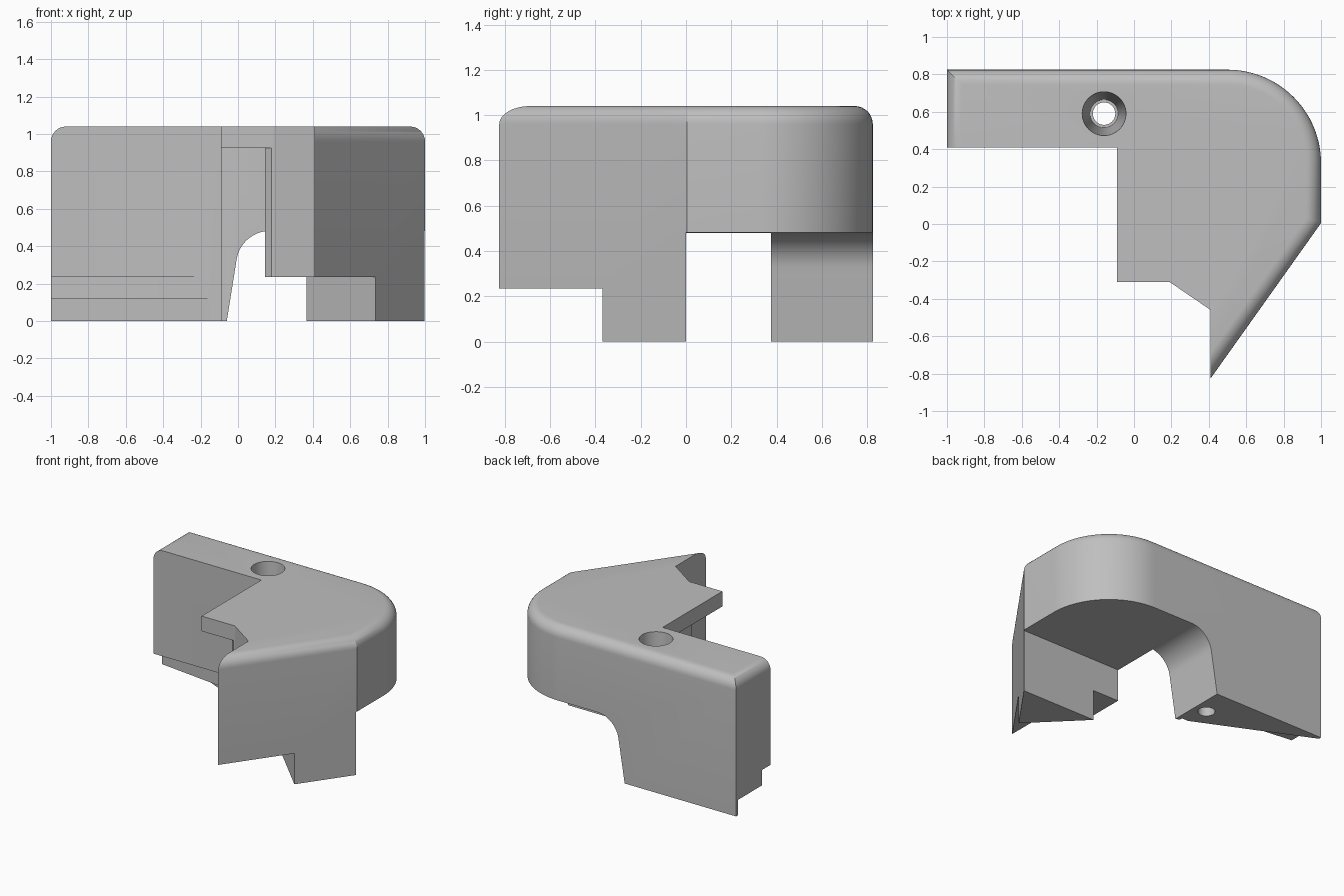
import bpy, bmesh, math
from mathutils import Vector

cube = bpy.data.objects.get("Cube")
if cube:
    bpy.data.objects.remove(cube, do_unlink=True)

HEIGHT = 1.04
STEP = 0.235

grey = bpy.data.materials.new("light grey")
grey.use_nodes = True
colour = (0.52, 0.52, 0.52, 1)
grey.diffuse_color = colour
grey.node_tree.nodes["Principled BSDF"].inputs["Base Color"].default_value = colour


def arc(cx, cy, rx, ry, start, end, steps):
    """Points on an elliptical arc, angles in degrees."""
    angles = [math.radians(start + (end - start) * i / steps) for i in range(steps + 1)]
    return [(cx + rx * math.cos(a), cy + ry * math.sin(a)) for a in angles]


def finish(bm, name):
    bmesh.ops.recalc_face_normals(bm, faces=bm.faces)
    mesh = bpy.data.meshes.new(name)
    bm.to_mesh(mesh)
    bm.free()
    mesh.materials.append(grey)
    obj = bpy.data.objects.new(name, mesh)
    bpy.context.collection.objects.link(obj)
    return obj


def prism(points, low, high, upright=False):
    """Extrude a plan (xy) along z, or an upright profile (xz) along y."""
    bm = bmesh.new()
    place = (lambda p: (p[0], low, p[1])) if upright else (lambda p: (p[0], p[1], low))
    face = bm.faces.new([bm.verts.new(place(p)) for p in points])
    rise = Vector((0, high - low, 0)) if upright else Vector((0, 0, high - low))
    top = bmesh.ops.extrude_face_region(bm, geom=[face])["geom"]
    bmesh.ops.translate(bm, vec=rise, verts=[v for v in top if isinstance(v, bmesh.types.BMVert)])
    return bm


def lathe(profile, x, y, steps=48):
    """Closed solid of revolution from (radius, z) points."""
    bm = bmesh.new()
    rings = [[bm.verts.new((x + px, y + py, z)) for px, py in arc(0, 0, r, r, 0, 360, steps)[:-1]]
             for r, z in profile]
    for a, b in zip(rings, rings[1:]):
        for i in range(steps):
            j = (i + 1) % steps
            bm.faces.new((a[i], a[j], b[j], b[i]))
    bm.faces.new(rings[0])
    bm.faces.new(rings[-1])
    return bm


# Main block: plan outline with one large round corner
outline = [(-1, 0.41), (-1, 0.825)] + arc(0.5, 0.325, 0.5, 0.5, 90, 0, 28)
outline += [(1, 0.005), (0.41, -0.825), (0.41, -0.46), (0.19, -0.31), (-0.09, -0.31), (-0.09, 0.41)]
bm = prism(outline, 0, HEIGHT)


# Rounded upper rim along the outer sides only
def on_rim(edge):
    a, b = (v.co for v in edge.verts)
    if min(a.z, b.z) < HEIGHT - 0.001:
        return False
    mid, along = (a + b) / 2, b - a
    inner_tip = abs(along.x) < 0.001 and mid.x < 0.5 and mid.x > -0.9
    return not inner_tip and (mid.x < -0.99 or mid.x > 0.6 or mid.y > 0.8)


bmesh.ops.bevel(bm, geom=[e for e in bm.edges if on_rim(e)], offset=0.08, segments=8,
                profile=0.5, affect='EDGES', clamp_overlap=False)
body = finish(bm, "corner_bracket")

# Arched opening under the round corner
arch = [(-0.077, -0.1), (-0.06, 0), (-0.012, 0.30)]
arch += arc(0.17, 0.30, 0.18, 0.182, 170, 90, 14) + [(1.2, 0.482), (1.2, -0.1)]

# Recess below the projecting tab
recess = [(-0.15, -1), (0.2, -1), (0.2, -0.33), (0.145, -0.28), (0.145, 0.375),
          (-0.06, 0.375), (-0.15, 0.409)]

# Step in the angled wall, and tapered steps under the long arm
wall_step = [(0.345, 0.02), (0.755, -0.39), (0.755, -1), (0.1, -1), (0.1, 0.02)]
arm_step = [(-0.16, 0.409), (-1.1, 0.522), (-1.1, 0.3), (-0.16, 0.3)]
foot_step = [(-0.147, 0.411), (-1.1, 0.85), (-1.1, 0.3), (-0.147, 0.3)]

# Tapered screw hole through the arm
hole = [(0.06, -0.1), (0.06, 0.25), (0.075, 0.25), (0.117, HEIGHT), (0.117, HEIGHT + 0.1)]

cutters = [
    finish(prism(arch, 0, 1.2, upright=True), "arch_cutter"),
    finish(prism(recess, -0.1, 0.925), "recess_cutter"),
    finish(prism(wall_step, -0.1, STEP), "wall_step_cutter"),
    finish(prism(arm_step, -0.1, STEP), "arm_step_cutter"),
    finish(prism(foot_step, -0.1, STEP / 2), "foot_step_cutter"),
    finish(lathe(hole, -0.16, 0.59), "hole_cutter"),
]

bpy.context.view_layer.objects.active = body
body.select_set(True)
for cutter in cutters:
    cutter.hide_render = True
    cut = body.modifiers.new(cutter.name, 'BOOLEAN')
    cut.operation = 'DIFFERENCE'
    cut.solver = 'EXACT'
    cut.object = cutter
    bpy.ops.object.modifier_apply(modifier=cut.name)
    bpy.data.objects.remove(cutter, do_unlink=True)

bpy.ops.object.shade_smooth_by_angle(angle=math.radians(25))
